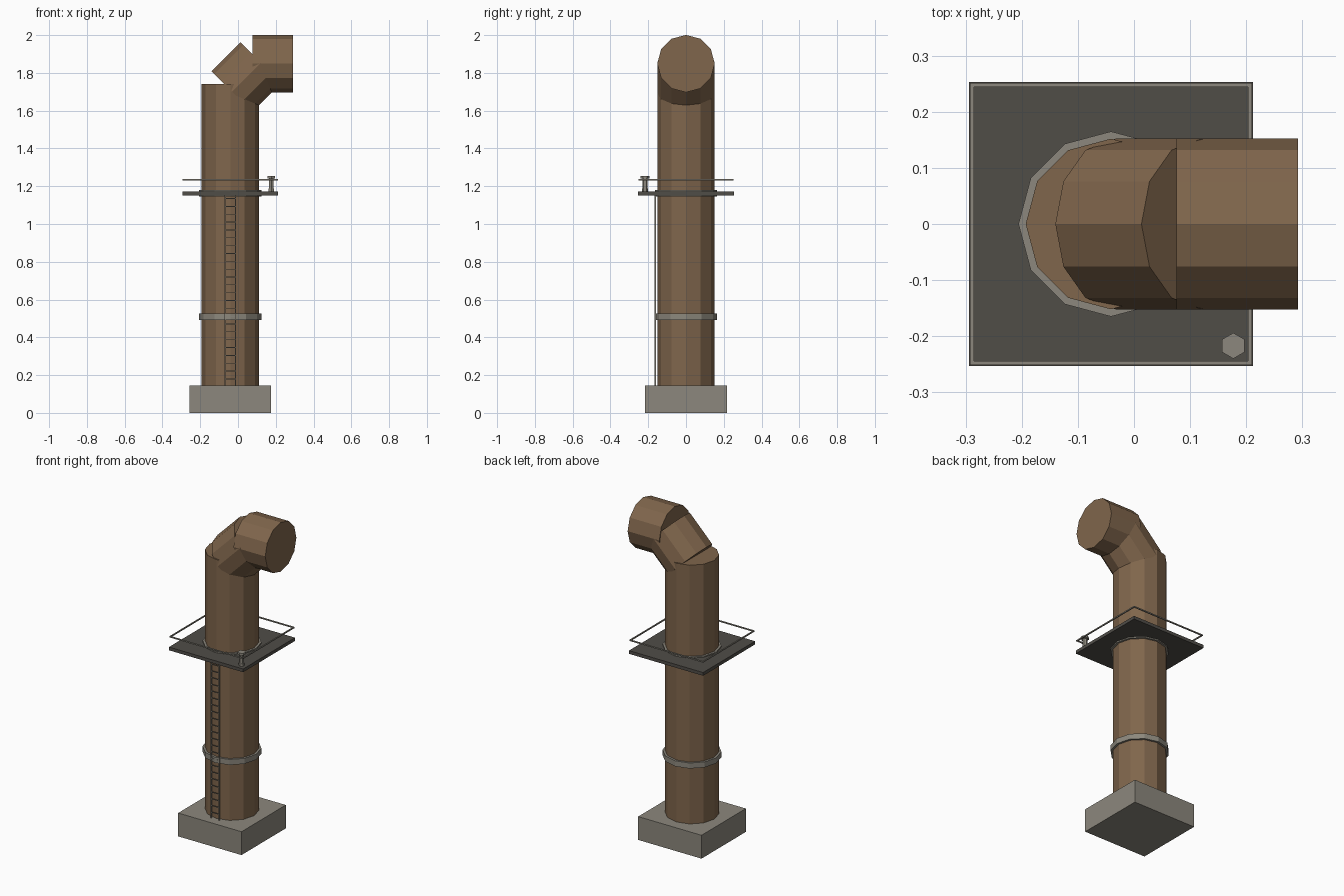
import bpy, bmesh
from math import radians
from mathutils import Matrix, Vector

if "Cube" in bpy.data.objects:
    bpy.data.objects.remove(bpy.data.objects["Cube"])

CX = -0.041  # axis of the vertical duct


def material(name, rgb):
    m = bpy.data.materials.new(name)
    m.diffuse_color = (*rgb, 1)
    m.use_nodes = True
    m.node_tree.nodes["Principled BSDF"].inputs["Base Color"].default_value = m.diffuse_color
    return m


BROWN = material("brown duct", (0.215, 0.132, 0.072))
STONE = material("warm grey", (0.262, 0.245, 0.205))
DARK = material("dark grey", (0.080, 0.074, 0.064))


def finish(bm, name, mat):
    bmesh.ops.recalc_face_normals(bm, faces=bm.faces)
    me = bpy.data.meshes.new(name)
    bm.to_mesh(me)
    bm.free()
    me.materials.append(mat)
    ob = bpy.data.objects.new(name, me)
    bpy.context.collection.objects.link(ob)
    return ob


def add_box(bm, lo, hi):
    lo, hi = Vector(lo), Vector(hi)
    bmesh.ops.create_cube(bm, size=1, matrix=Matrix.Translation((lo + hi) / 2)
                          @ Matrix.Diagonal((*(hi - lo), 1)))


def add_tube(bm, centre, length, radius, sides=12, tilt=0, top_radius=None):
    """Capped cylinder about z, tilted towards +x."""
    bmesh.ops.create_cone(
        bm, cap_ends=True, segments=sides, radius1=radius,
        radius2=radius if top_radius is None else top_radius, depth=length,
        matrix=Matrix.Translation(centre) @ Matrix.Rotation(radians(tilt), 4, 'Y'))


def tube(name, mat, *args, **kw):
    bm = bmesh.new()
    add_tube(bm, *args, **kw)
    return finish(bm, name, mat)


def box(name, mat, lo, hi):
    bm = bmesh.new()
    add_box(bm, lo, hi)
    return finish(bm, name, mat)


# Foundation block
box("base_block", STONE, (CX - 0.216, -0.216, 0), (CX + 0.216, 0.216, 0.144))

# Duct: riser, 45 degree elbow piece and horizontal outlet
tube("riser", BROWN, (CX, 0, (0.144 + 1.74) / 2), 1.74 - 0.144, 0.152)
tube("elbow", BROWN, (0.044, 0, 1.777), 0.217, 0.152, tilt=45)
tube("outlet", BROWN, (0.184, 0, 1.849), 0.216, 0.152, tilt=90)

# Clamping bands
tube("lower_band", STONE, (CX, 0, 0.509), 0.034, 0.165)
tube("platform_band", STONE, (CX, 0, 1.162), 0.034, 0.165)

# Square service platform
P = 0.253
box("platform", DARK, (CX - P, -P, 1.152), (CX + P, P, 1.172))

# Handrail: one thin square loop
bm = bmesh.new()
R, T = 0.248, 0.0035
for s in (-1, 1):
    add_box(bm, (CX - R - T, s * R - T, 1.235 - T), (CX + R + T, s * R + T, 1.235 + T))
    add_box(bm, (CX + s * R - T, -R + T, 1.235 - T), (CX + s * R + T, R - T, 1.235 + T))
finish(bm, "handrail", STONE)

# Ladder on the front
bm = bmesh.new()
LY, T = -0.163, 0.003
for s in (-1, 1):
    x = CX + s * 0.028
    add_box(bm, (x - T, LY - T, 0.144), (x + T, LY + T, 1.152))
for i in range(24):
    z = 0.18 + i * 0.0415
    add_box(bm, (CX - 0.028, LY - 0.002, z - 0.002), (CX + 0.028, LY + 0.002, z + 0.002))
finish(bm, "ladder", STONE)

# Small hexagonal lantern on the platform corner
LX, LYY = 0.177, -0.217
bm = bmesh.new()
add_tube(bm, (LX, LYY, 1.180), 0.016, 0.017, 6)
add_tube(bm, (LX, LYY, 1.2145), 0.053, 0.014, 6)
add_tube(bm, (LX, LYY, 1.248), 0.014, 0.023, 6)
finish(bm, "lantern", STONE)
